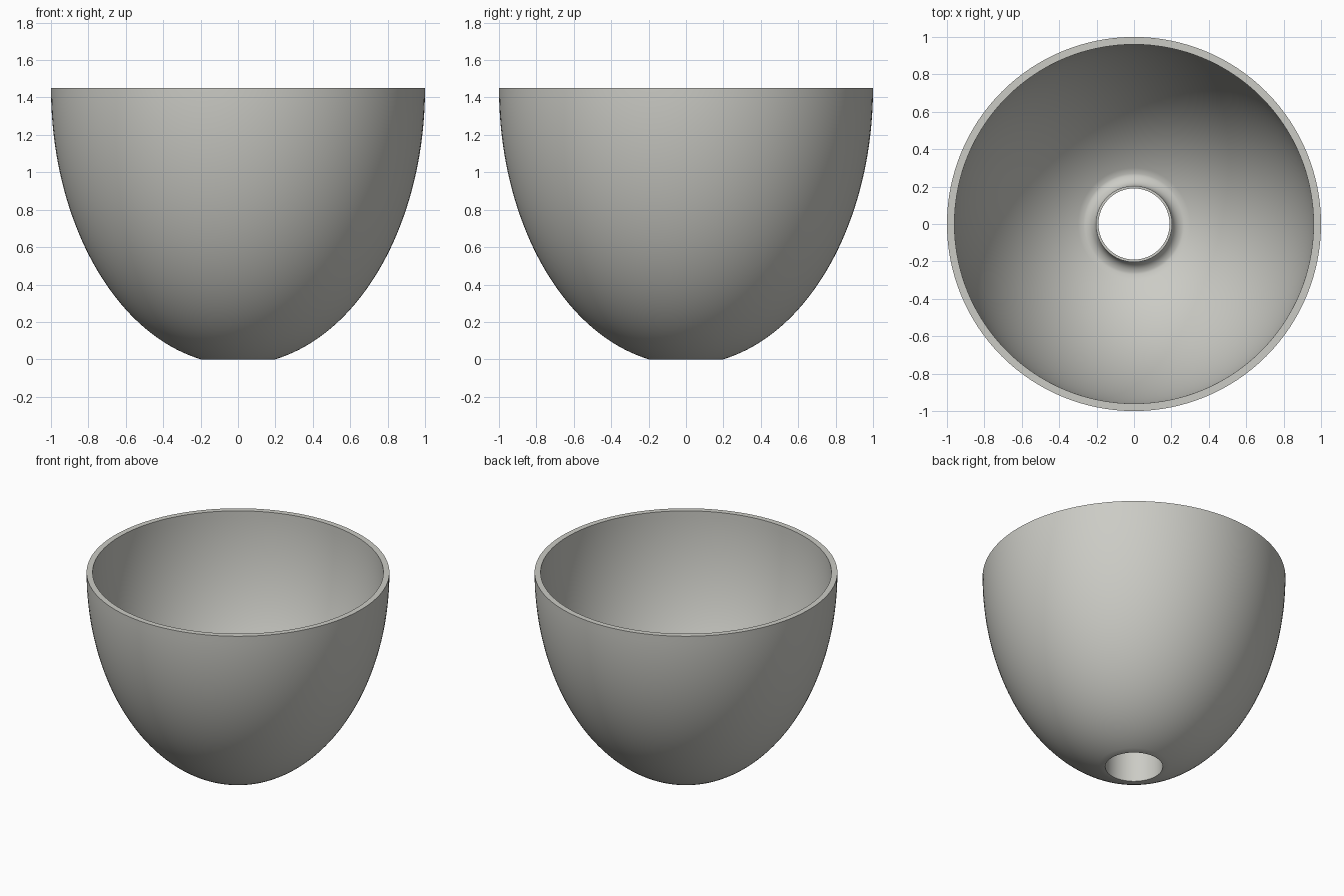
import bpy, bmesh, math

if "Cube" in bpy.data.objects:
    bpy.data.objects.remove(bpy.data.objects["Cube"])

SEGMENTS = 128
HEIGHT = 1.45

grey = bpy.data.materials.new("warm_grey")
grey.diffuse_color = (0.60, 0.60, 0.56, 1)
grey.use_nodes = True
grey.node_tree.nodes["Principled BSDF"].inputs["Base Color"].default_value = grey.diffuse_color


def ellipse(a, b, r_low, steps):
    """Elliptical wall profile from the rim (radius a) down to radius r_low."""
    end = math.acos(r_low / a)
    return [(a * math.cos(end * i / steps), HEIGHT - b * math.sin(end * i / steps))
            for i in range(steps + 1)]


# Outer wall, from the rim down to the bottom opening
outer = ellipse(1.0, HEIGHT / math.sqrt(1 - 0.198 ** 2), 0.198, 40)

# Inner wall, from the floor fillet up to the rim
inner = ellipse(0.96, 1.44, 0.27, 40)[::-1]

# Central tube: bore, thin top lip, outer side, and fillet into the floor
fillet_z = inner[0][1]
tube = [(0.19, 0.0), (0.19, 0.30), (0.204, 0.30)]
tube += [(0.27 - 0.066 * math.cos(a), fillet_z + 0.066 * (1 - math.sin(a)))
         for a in (math.pi / 2 * i / 8 for i in range(8))]

profile = outer + tube + inner

# Revolve the closed profile around z
bm = bmesh.new()
rings = []
for r, z in profile:
    rings.append([bm.verts.new((r * math.cos(t), r * math.sin(t), z))
                  for t in (2 * math.pi * k / SEGMENTS for k in range(SEGMENTS))])
for i, ring in enumerate(rings):
    nxt = rings[(i + 1) % len(rings)]
    for k in range(SEGMENTS):
        j = (k + 1) % SEGMENTS
        bm.faces.new((ring[k], nxt[k], nxt[j], ring[j]))
bmesh.ops.recalc_face_normals(bm, faces=bm.faces)

mesh = bpy.data.meshes.new("bowl")
bm.to_mesh(mesh)
bm.free()
mesh.materials.append(grey)
bowl = bpy.data.objects.new("bowl", mesh)
bpy.context.collection.objects.link(bowl)
bpy.context.view_layer.objects.active = bowl
bowl.select_set(True)
bpy.ops.object.shade_smooth_by_angle(angle=math.radians(35))
